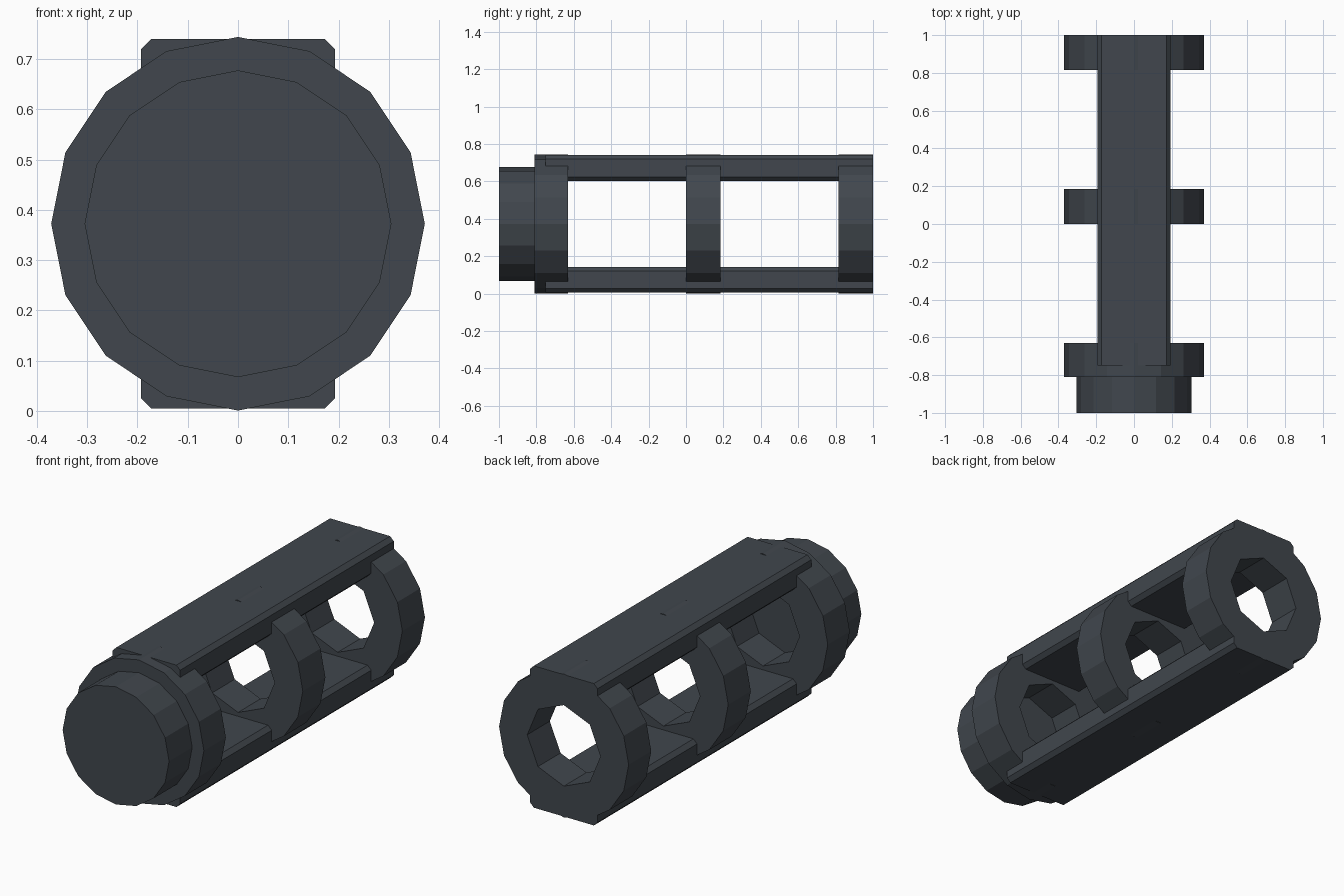
import bpy, bmesh, math

if "Cube" in bpy.data.objects:
    bpy.data.objects.remove(bpy.data.objects["Cube"])

CZ = 0.3725  # height of the tube axis

slate = bpy.data.materials.new("dark slate")
slate.diffuse_color = (0.052, 0.062, 0.074, 1)
slate.use_nodes = True
slate.node_tree.nodes["Principled BSDF"].inputs["Base Color"].default_value = slate.diffuse_color


def finish(name, bm):
    bmesh.ops.recalc_face_normals(bm, faces=bm.faces)
    me = bpy.data.meshes.new(name)
    bm.to_mesh(me)
    bm.free()
    me.materials.append(slate)
    ob = bpy.data.objects.new(name, me)
    bpy.context.collection.objects.link(ob)
    return ob


def circle(sides, r):
    return [(r * math.sin(2 * math.pi * i / sides), CZ + r * math.cos(2 * math.pi * i / sides))
            for i in range(sides)]


def prism(name, profile, y0, y1):
    """Extrude an x-z profile along y."""
    bm = bmesh.new()
    face = bm.faces.new([bm.verts.new((x, y0, z)) for x, z in profile])
    ext = bmesh.ops.extrude_face_region(bm, geom=[face], use_keep_orig=True)
    for v in ext["geom"]:
        if isinstance(v, bmesh.types.BMVert):
            v.co.y = y1
    return finish(name, bm)


def ring(name, y0, y1, r_out=0.3715, r_in=0.21):
    """16-sided ring with an octagonal bore."""
    bm = bmesh.new()
    n = 16
    outer, inner = circle(n, r_out), circle(8, r_in)
    o = [[bm.verts.new((x, y, z)) for x, z in outer] for y in (y0, y1)]
    h = [[bm.verts.new((x, y, z)) for x, z in inner] for y in (y0, y1)]
    for i in range(n):
        j = (i + 1) % n
        bm.faces.new((o[0][i], o[0][j], o[1][j], o[1][i]))
    for i in range(8):
        j = (i + 1) % 8
        bm.faces.new((h[0][i], h[1][i], h[1][j], h[0][j]))
        for s in (0, 1):
            bm.faces.new((o[s][2 * i], o[s][2 * i + 1], o[s][(2 * i + 2) % n], h[s][j], h[s][i]))
    return finish(name, bm)


# Front end cap
prism("end_cap", circle(16, 0.305), -1.0, -0.81)

# Three bored rings
for name, y0, y1 in (("front_ring", -0.81, -0.63),
                     ("middle_ring", 0.0, 0.185),
                     ("back_ring", 0.815, 1.0)):
    ring(name, y0, y1)

# Chamfered rails above and below, mirrored about the axis
w, c, lo, hi = 0.193, 0.021, 0.230, 0.3675
rail = [(-w + c, hi), (w - c, hi), (w, hi - c), (w, lo + c),
        (w - c, lo), (-w + c, lo), (-w, lo + c), (-w, hi - c)]
for name, s in (("top_rail", 1), ("bottom_rail", -1)):
    prism(name, [(x, CZ + s * z) for x, z in rail], -0.75, 1.0)
